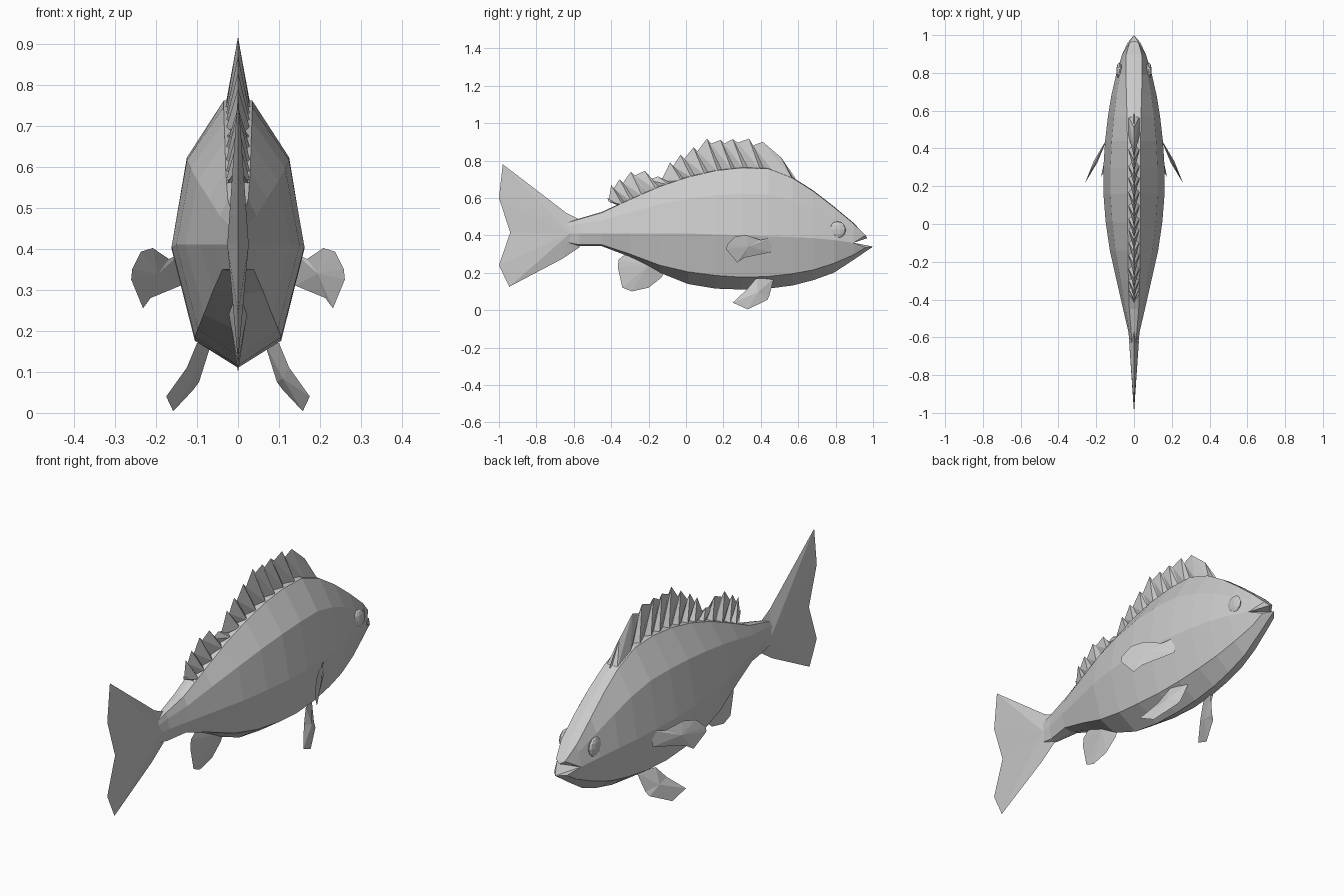
import bpy, bmesh
from mathutils import Vector, Matrix

old = bpy.data.objects.get("Cube")
if old:
    bpy.data.objects.remove(old, do_unlink=True)

grey = bpy.data.materials.new("plain grey")
grey.use_nodes = True
GREY = (0.6, 0.6, 0.6, 1)
grey.diffuse_color = GREY
grey.node_tree.nodes["Principled BSDF"].inputs["Base Color"].default_value = GREY


def finish(name, bm):
    bmesh.ops.remove_doubles(bm, verts=bm.verts[:], dist=0.0005)
    bmesh.ops.recalc_face_normals(bm, faces=bm.faces[:])
    mesh = bpy.data.meshes.new(name)
    bm.to_mesh(mesh)
    bm.free()
    mesh.materials.append(grey)
    obj = bpy.data.objects.new(name, mesh)
    bpy.context.collection.objects.link(obj)
    return obj


def lens(name, outline, centre, bulge):
    """Thin fin: sharp outline, swelling to a centre point on both sides."""
    bm = bmesh.new()
    rim = [bm.verts.new(p) for p in outline]
    for sign in (1, -1):
        hub = bm.verts.new(Vector(centre) + Vector(bulge) * sign)
        for a, b in zip(rim, rim[1:] + rim[:1]):
            bm.faces.new((a, b, hub) if sign > 0 else (b, a, hub))
    return finish(name, bm)


def mirrored(name, build):
    """Build a part on the left and its mirror image on the right."""
    for side, sign in (("left", 1), ("right", -1)):
        build(f"{side}_{name}", sign)


# Body stations: y, half width, ridge half width, z of top, mid, low edge, keel
stations = [
    (-0.70, 0.016, 0.008, 0.45, 0.41, 0.375, 0.365),
    (-0.57, 0.030, 0.015, 0.49, 0.41, 0.35, 0.342),
    (-0.45, 0.058, 0.025, 0.525, 0.41, 0.35, 0.342),
    (-0.30, 0.092, 0.030, 0.595, 0.41, 0.30, 0.285),
    (-0.14, 0.128, 0.032, 0.665, 0.41, 0.24, 0.20),
    (0.01, 0.150, 0.034, 0.715, 0.41, 0.205, 0.14),
    (0.16, 0.162, 0.035, 0.75, 0.405, 0.185, 0.115),
    (0.30, 0.162, 0.035, 0.765, 0.40, 0.176, 0.11),
    (0.44, 0.153, 0.035, 0.76, 0.395, 0.18, 0.115),
    (0.57, 0.138, 0.037, 0.71, 0.39, 0.195, 0.132),
    (0.68, 0.120, 0.040, 0.64, 0.385, 0.215, 0.16),
    (0.79, 0.095, 0.043, 0.555, 0.375, 0.25, 0.20),
    (0.895, 0.064, 0.042, 0.467, 0.36, 0.295, 0.268),
]


def ring(y, w, r, top, mid, low, keel):
    half = [(r, top - 0.004), (0.77 * w, mid + 0.61 * (top - mid)),
            (w, mid), (0.65 * w, low)]
    pts = [(0, top)] + half + [(0, keel)] + [(-x, z) for x, z in reversed(half)]
    return [Vector((x, y, z)) for x, z in pts]


bm = bmesh.new()
rings = [[bm.verts.new(p) for p in ring(*s)] for s in stations]
for a, b in zip(rings, rings[1:]):
    for i in range(len(a)):
        j = (i + 1) % len(a)
        bm.faces.new((a[i], a[j], b[j], b[i]))
bm.faces.new(rings[0])
bm.faces.new(rings[-1])
finish("body", bm)


# Upper and lower jaw around the open mouth
def hull(name, points):
    bm = bmesh.new()
    for p in points:
        bm.verts.new(p)
    res = bmesh.ops.convex_hull(bm, input=bm.verts[:])
    bmesh.ops.delete(bm, geom=[v for v in res["geom_interior"]
                               if isinstance(v, bmesh.types.BMVert)], context="VERTS")
    finish(name, bm)


face_ring = ring(*stations[-1])
upper = [p for p in face_ring if p.z >= 0.359]
lower = [p for p in face_ring if p.z <= 0.361]
hull("upper_jaw", upper + [Vector(p) for p in
     ((0.024, 0.96, 0.40), (-0.024, 0.96, 0.40), (0, 0.97, 0.385))])
hull("lower_jaw", lower + [Vector(p) for p in
     ((0.034, 0.96, 0.335), (-0.034, 0.96, 0.335), (0, 1.0, 0.34))])


# Eyes: shallow bumps on the cheeks
def eye(name, sign):
    bm = bmesh.new()
    bmesh.ops.create_uvsphere(bm, u_segments=10, v_segments=6, radius=0.045)
    bm.transform(Matrix.Translation((sign * 0.078, 0.81, 0.43))
                 @ Matrix.Diagonal((0.35, 1, 1, 1)))
    finish(name, bm)


mirrored("eye", eye)

# Tail fin
tail = [(-0.57, 0.485), (-0.64, 0.52), (-0.98, 0.78), (-1.0, 0.60), (-0.94, 0.415),
        (-1.0, 0.24), (-0.945, 0.125), (-0.66, 0.275), (-0.57, 0.335)]
lens("tail_fin", [(0, y, z) for y, z in tail], (0, -0.62, 0.41), (0.026, 0, 0))

# Anal fin
anal = [(-0.30, 0.32), (-0.36, 0.27), (-0.365, 0.23), (-0.34, 0.12), (-0.29, 0.10),
        (-0.20, 0.12), (-0.13, 0.175), (-0.10, 0.25)]
lens("anal_fin", [(0, y, z) for y, z in anal], (0, -0.20, 0.24), (0.022, 0, 0))


# Dorsal fin: pleated, thick at each spine and thin at each notch
def back_height(y):
    for a, b in zip(stations, stations[1:]):
        if a[0] <= y <= b[0]:
            return a[3] + (b[3] - a[3]) * (y - a[0]) / (b[0] - a[0])


tips = [(-0.42, 0.60), (-0.40, 0.67), (-0.355, 0.70), (-0.295, 0.74), (-0.22, 0.745),
        (-0.15, 0.715), (-0.085, 0.79), (-0.03, 0.83), (0.04, 0.87), (0.112, 0.917),
        (0.185, 0.91), (0.25, 0.915), (0.337, 0.917), (0.41, 0.90), (0.51, 0.815),
        (0.585, 0.705)]
crest = []
for i, (a, b) in enumerate(zip(tips, tips[1:])):
    crest.append((*a, 0.03))
    if i < len(tips) - 3:  # notch just in front of each tip
        crest.append((a[0] + 0.3 * (b[0] - a[0]),
                      min(a[1], b[1]) - 0.02, 0.008))
crest.append((*tips[-1], 0.004))

bm = bmesh.new()
for sign in (1, -1):
    rows = []
    for y, z, w in crest:
        base_y = min(y + 0.06, 0.58)
        rows.append((bm.verts.new((0, y, z)),
                     bm.verts.new((sign * w, base_y, back_height(base_y) - 0.012))))
    for (t0, b0), (t1, b1) in zip(rows, rows[1:]):
        bm.faces.new((t0, b0, b1))
        bm.faces.new((t0, b1, t1))
finish("dorsal_fin", bm)


# Pectoral fins swing outward and back from the flanks
def pectoral(name, sign):
    edge = [(0.46, 0.39), (0.40, 0.375), (0.32, 0.402), (0.262, 0.393), (0.22, 0.35),
            (0.215, 0.325), (0.273, 0.255), (0.31, 0.28), (0.455, 0.31)]
    flare = lambda y: 0.153 + 0.5 * (0.43 - y)
    lens(name, [(sign * flare(y), y, z) for y, z in edge],
         (sign * flare(0.33), 0.33, 0.34), (sign * 0.009, 0.005, 0))


mirrored("pectoral_fin", pectoral)


# Pelvic fins splay down from the belly
def pelvic(name, sign):
    edge = [(0.065, 0.47, 0.17), (0.10, 0.375, 0.17), (0.125, 0.325, 0.11),
            (0.175, 0.25, 0.04), (0.158, 0.33, 0.004), (0.11, 0.435, 0.055),
            (0.095, 0.445, 0.075)]
    lens(name, [(sign * x, y, z) for x, y, z in edge],
         (sign * 0.118, 0.38, 0.09), (sign * 0.009, 0.004, 0.006))


mirrored("pelvic_fin", pelvic)
